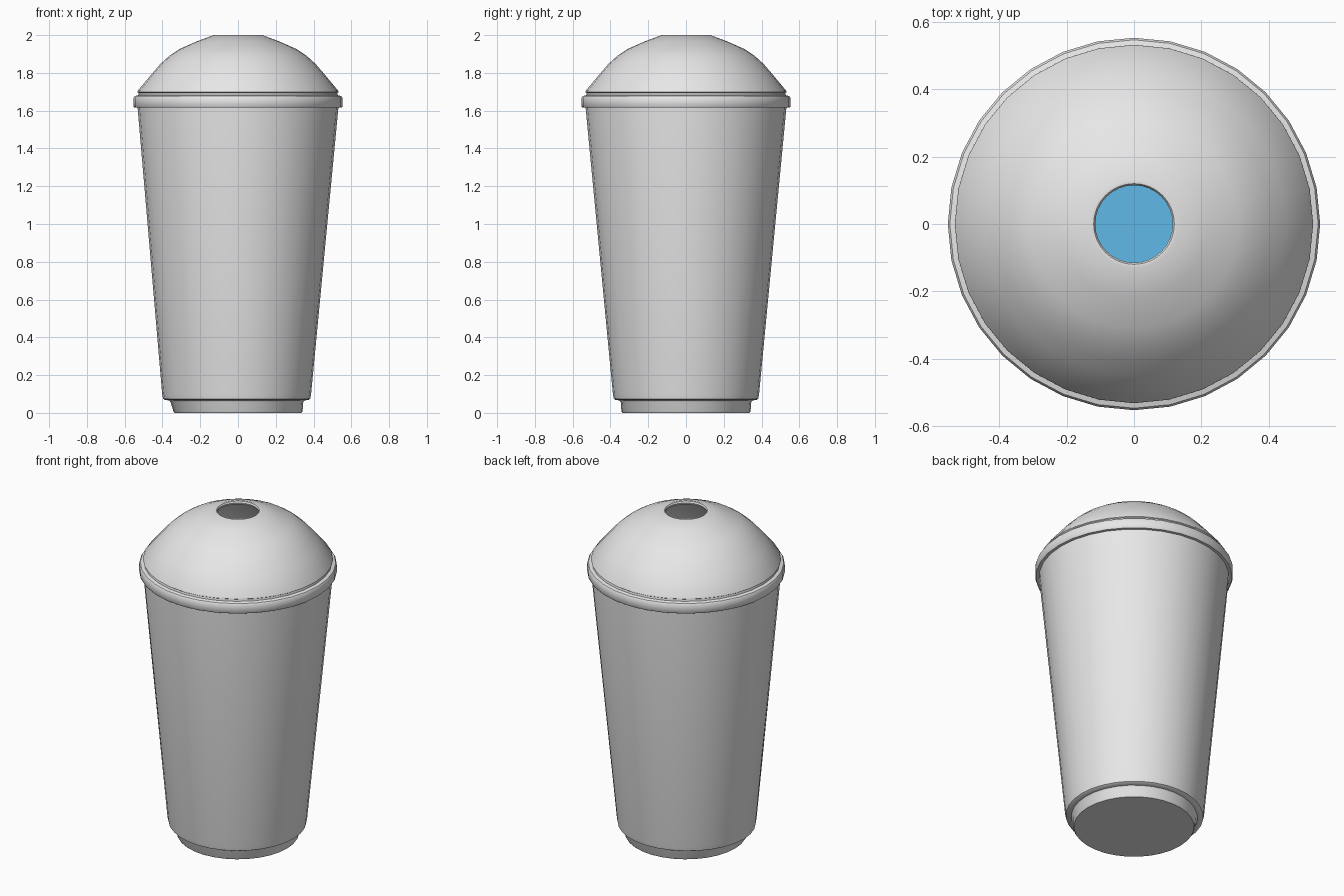
import bpy, math

cube = bpy.data.objects.get("Cube")
if cube:
    bpy.data.objects.remove(cube)

SEGMENTS = 32


def material(name, color):
    mat = bpy.data.materials.new(name)
    mat.use_nodes = True
    mat.diffuse_color = color
    bsdf = next(n for n in mat.node_tree.nodes if n.type == 'BSDF_PRINCIPLED')
    bsdf.inputs["Base Color"].default_value = color
    return mat


def lathe(name, profile, mat, angle=40):
    """Spin (radius, height) points about z; a zero radius closes an end."""
    verts, rings, faces = [], [], []
    for r, z in profile:
        count = SEGMENTS if r > 0 else 1
        rings.append([len(verts) + i for i in range(count)])
        for i in range(count):
            a = 2 * math.pi * i / SEGMENTS
            verts.append((r * math.cos(a), r * math.sin(a), z))
    for low, high in zip(rings, rings[1:]):
        for i in range(SEGMENTS):
            j = (i + 1) % SEGMENTS
            if len(low) == 1:
                faces.append((low[0], high[j], high[i]))
            elif len(high) == 1:
                faces.append((low[i], low[j], high[0]))
            else:
                faces.append((low[i], low[j], high[j], high[i]))
    mesh = bpy.data.meshes.new(name)
    mesh.from_pydata(verts, [], faces)
    mesh.materials.append(mat)
    obj = bpy.data.objects.new(name, mesh)
    bpy.context.collection.objects.link(obj)
    bpy.ops.object.select_all(action='DESELECT')
    obj.select_set(True)
    bpy.context.view_layer.objects.active = obj
    bpy.ops.object.shade_smooth_by_angle(angle=math.radians(angle))
    return obj


grey = material("light grey", (0.8, 0.8, 0.8, 1))
blue = material("drink blue", (0.12, 0.48, 0.8, 1))

# Cup: recessed foot, tapered wall, open top and inner wall down to the floor
cup = lathe("cup", [
    (0, 0), (0.336, 0), (0.342, 0.008), (0.345, 0.055), (0.352, 0.066),
    (0.372, 0.068), (0.382, 0.074), (0.387, 0.1), (0.532, 1.62),
    (0.532, 1.66), (0.515, 1.66), (0.37, 0.1), (0, 0.1)], grey)

# The foot bulges a little on its right side
for v in cup.data.vertices:
    if 0.01 < v.co.z < 0.12 and v.co.x < -0.2:
        v.co.x -= 0.014 * (-v.co.x - 0.2) / 0.18

# Drink surface, visible through the lid opening
lathe("drink", [(0.5, 1.5), (0, 1.5)], blue)

# Lid: rolled rim, narrow groove, dome with an open hole, inner skin
lathe("lid", [
    (0.525, 1.616), (0.548, 1.616), (0.553, 1.622), (0.553, 1.668),
    (0.547, 1.677), (0.528, 1.682), (0.526, 1.694), (0.532, 1.698),
    (0.53, 1.706), (0.45, 1.802), (0.41, 1.848), (0.36, 1.893),
    (0.31, 1.926), (0.22, 1.966), (0.13, 2.0), (0.12, 1.999),
    (0.115, 1.99), (0.118, 1.98), (0.21, 1.95), (0.3, 1.912), (0.35, 1.88),
    (0.44, 1.79), (0.515, 1.7), (0.515, 1.63), (0.525, 1.616)], grey)
